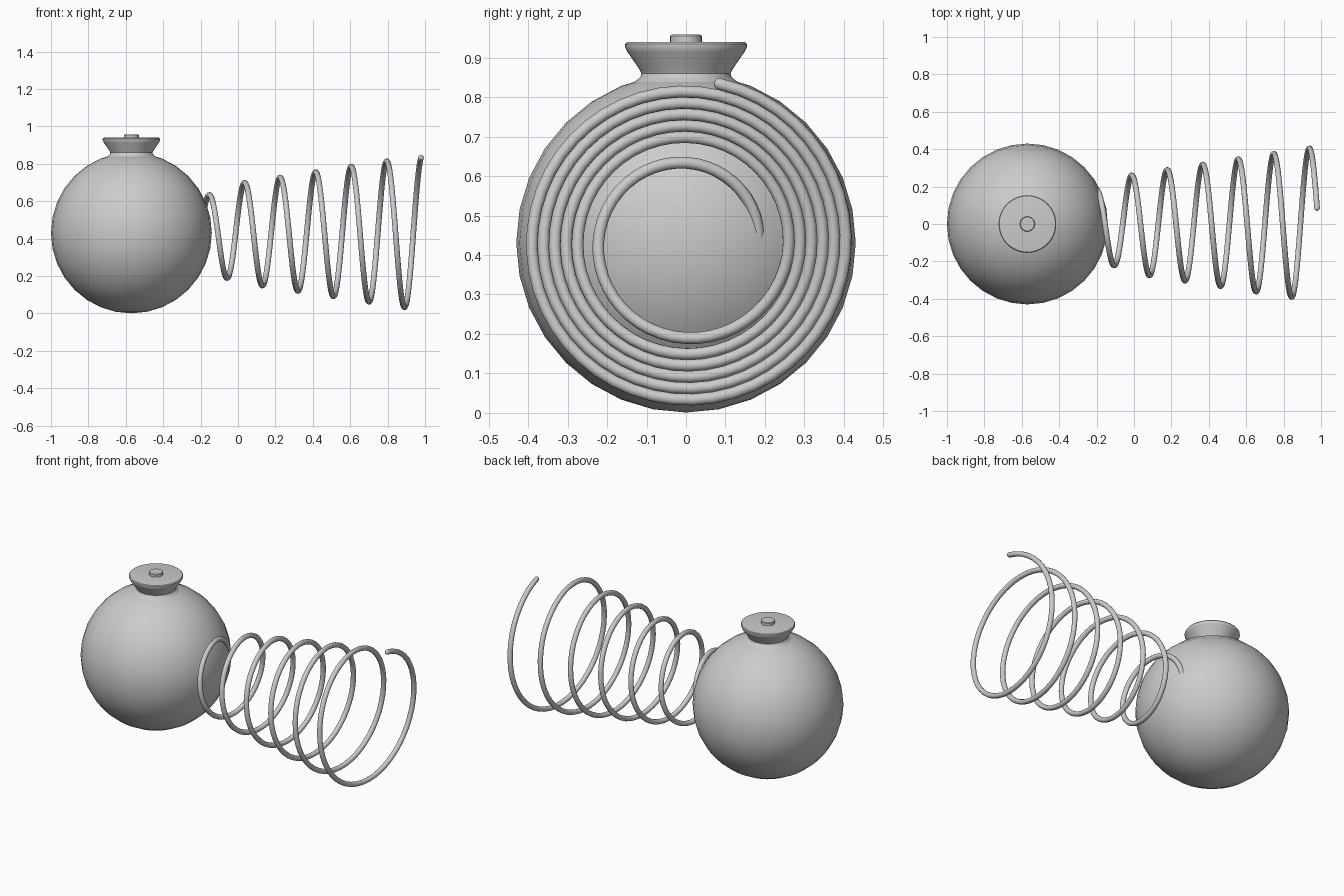
import bpy, bmesh
from math import sin, cos, pi, radians, sqrt

if "Cube" in bpy.data.objects:
    bpy.data.objects.remove(bpy.data.objects["Cube"])

CX, CZ, R = -0.57, 0.431, 0.43


def lathe(name, profile, seg=48):
    """Spin an (r, z) profile about the ball's vertical axis."""
    bm = bmesh.new()
    vs = [bm.verts.new((r, 0, z)) for r, z in profile]
    es = [bm.edges.new(p) for p in zip(vs, vs[1:])]
    bmesh.ops.spin(bm, geom=vs + es, cent=(0, 0, 0), axis=(0, 0, 1),
                   angle=2 * pi, steps=seg, use_duplicate=False)
    bmesh.ops.remove_doubles(bm, verts=bm.verts, dist=1e-5)
    bmesh.ops.recalc_face_normals(bm, faces=bm.faces)
    me = bpy.data.meshes.new(name)
    bm.to_mesh(me)
    bm.free()
    ob = bpy.data.objects.new(name, me)
    ob.location.x = CX
    bpy.context.collection.objects.link(ob)
    smooth(ob)
    return ob


def smooth(ob):
    bpy.ops.object.select_all(action='DESELECT')
    ob.select_set(True)
    bpy.context.view_layer.objects.active = ob
    bpy.ops.object.shade_smooth_by_angle(angle=radians(35))


# round body
bpy.ops.mesh.primitive_uv_sphere_add(segments=32, ring_count=16, radius=R,
                                     location=(CX, 0, CZ))
body = bpy.context.object
body.name = "ball_body"
smooth(body)

# flared neck with a softly rounded rim
lathe("flared_neck", [(0, 0.83), (0.135, 0.836), (0.122, 0.845), (0.115, 0.852),
                      (0.113, 0.86), (0.117, 0.869), (0.148, 0.914),
                      (0.154, 0.926), (0.154, 0.934), (0.150, 0.939),
                      (0.145, 0.940), (0, 0.940)])

# small button on the top
lathe("top_button", [(0, 0.935), (0.04, 0.935), (0.04, 0.955),
                     (0.037, 0.958), (0, 0.958)], 32)

# widening spring along x, its narrow end buried in the ball
TUBE, PITCH = 0.015, 0.19
start, end, per_turn = radians(-8), radians(78 + 360 * 6), 48
n = int((end - start) / (2 * pi) * per_turn)
pts = []
for i in range(n + 1):
    a = start + (end - start) * i / n
    x = -0.155 + PITCH * (a - pi / 2) / (2 * pi)
    r = 0.26 + (x + 0.015) * (0.152 if x > -0.015 else 0.41)
    pts.append((x, r * cos(a), CZ + r * sin(a), 1.0))
# rounded tip
a0, a1 = pts[-2], pts[-1]
d = [a1[k] - a0[k] for k in range(3)]
L = sqrt(sum(c * c for c in d))
for t in (0.4, 0.7, 0.9, 0.99):
    pts.append(tuple(a1[k] + d[k] / L * TUBE * t for k in range(3))
               + (sqrt(1 - t * t),))
cu = bpy.data.curves.new("coil_spring", 'CURVE')
cu.dimensions = '3D'
cu.bevel_depth = TUBE
cu.bevel_resolution = 4
cu.use_fill_caps = True
sp = cu.splines.new('POLY')
sp.points.add(len(pts) - 1)
for p, (x, y, z, s) in zip(sp.points, pts):
    p.co = (x, y, z, 1)
    p.radius = s
spring = bpy.data.objects.new("coil_spring", cu)
bpy.context.collection.objects.link(spring)
bpy.ops.object.select_all(action='DESELECT')
spring.select_set(True)
bpy.context.view_layer.objects.active = spring
bpy.ops.object.convert(target='MESH')
smooth(bpy.context.object)
